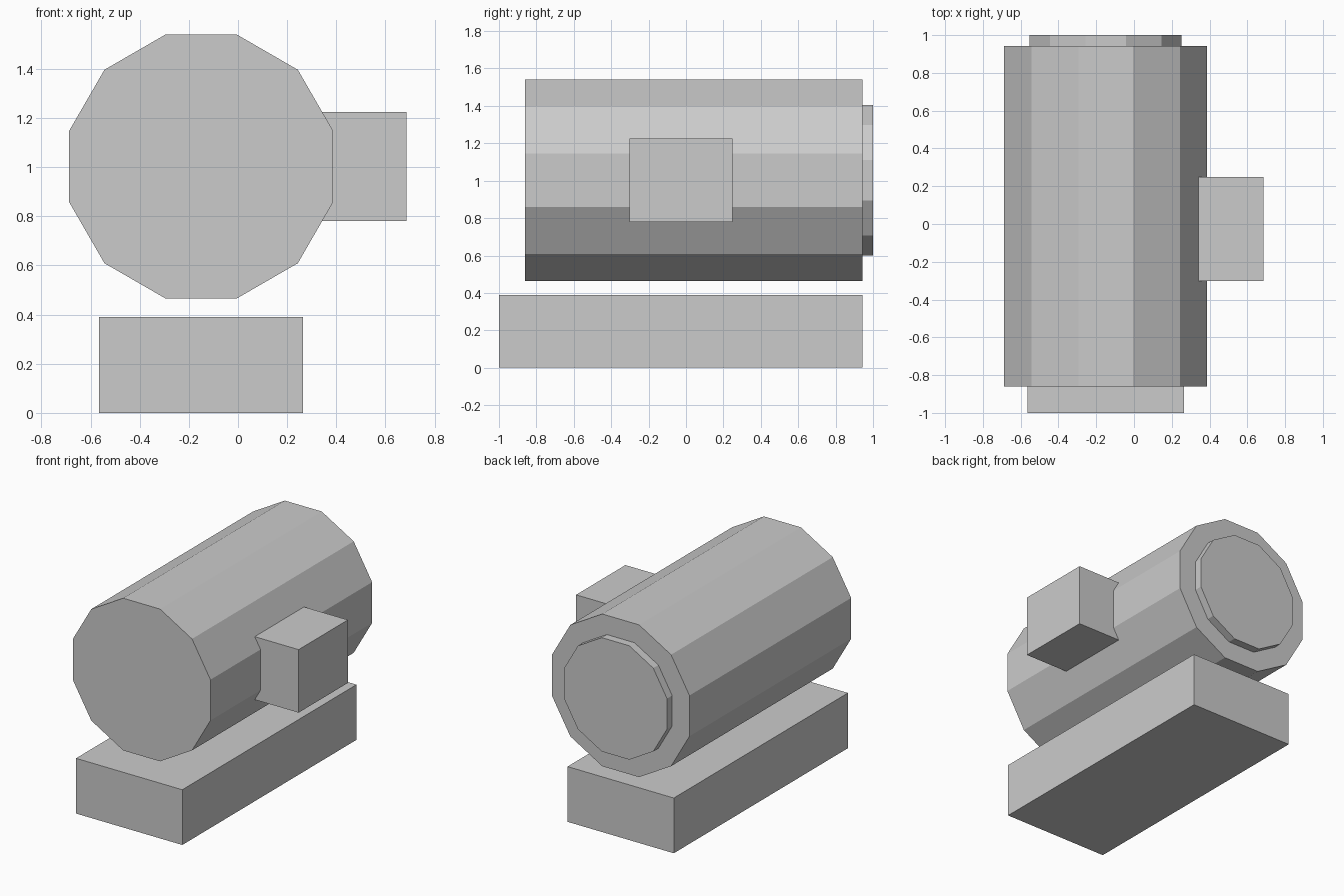
import bpy
from math import cos, pi, radians

if "Cube" in bpy.data.objects:
    bpy.data.objects.remove(bpy.data.objects["Cube"])

CX, CZ = -0.15, 1.0025  # drum axis


def box(name, x0, x1, y0, y1, z0, z1):
    bpy.ops.mesh.primitive_cube_add(
        size=1, location=((x0 + x1) / 2, (y0 + y1) / 2, (z0 + z1) / 2))
    ob = bpy.context.object
    ob.name = name
    ob.scale = (x1 - x0, y1 - y0, z1 - z0)
    bpy.ops.object.transform_apply(location=False, rotation=False, scale=True)
    return ob


def drum(name, apothem, y0, y1, sides=12):
    # polygonal cylinder along y with a flat facet on top
    bpy.ops.mesh.primitive_cylinder_add(
        vertices=sides, radius=apothem / cos(pi / sides), depth=y1 - y0)
    ob = bpy.context.object
    ob.name = name
    ob.rotation_euler = (0, 0, pi / sides)
    bpy.ops.object.transform_apply(location=False, rotation=True, scale=False)
    ob.rotation_euler = (radians(90), 0, 0)
    ob.location = (CX, (y0 + y1) / 2, CZ)
    bpy.ops.object.transform_apply(location=False, rotation=True, scale=False)
    return ob


# Base plinth
box("base_block", -0.565, 0.265, -1.0, 0.943, 0.0, 0.39)
# Main body
drum("motor_body", 0.5375, -0.861, 0.943)
# Raised disc on the back end
drum("rear_cap", 0.402, 0.935, 1.0)
# Box on the right side, sunk slightly into the body
box("side_box", 0.335, 0.685, -0.302, 0.248, 0.78, 1.225)
